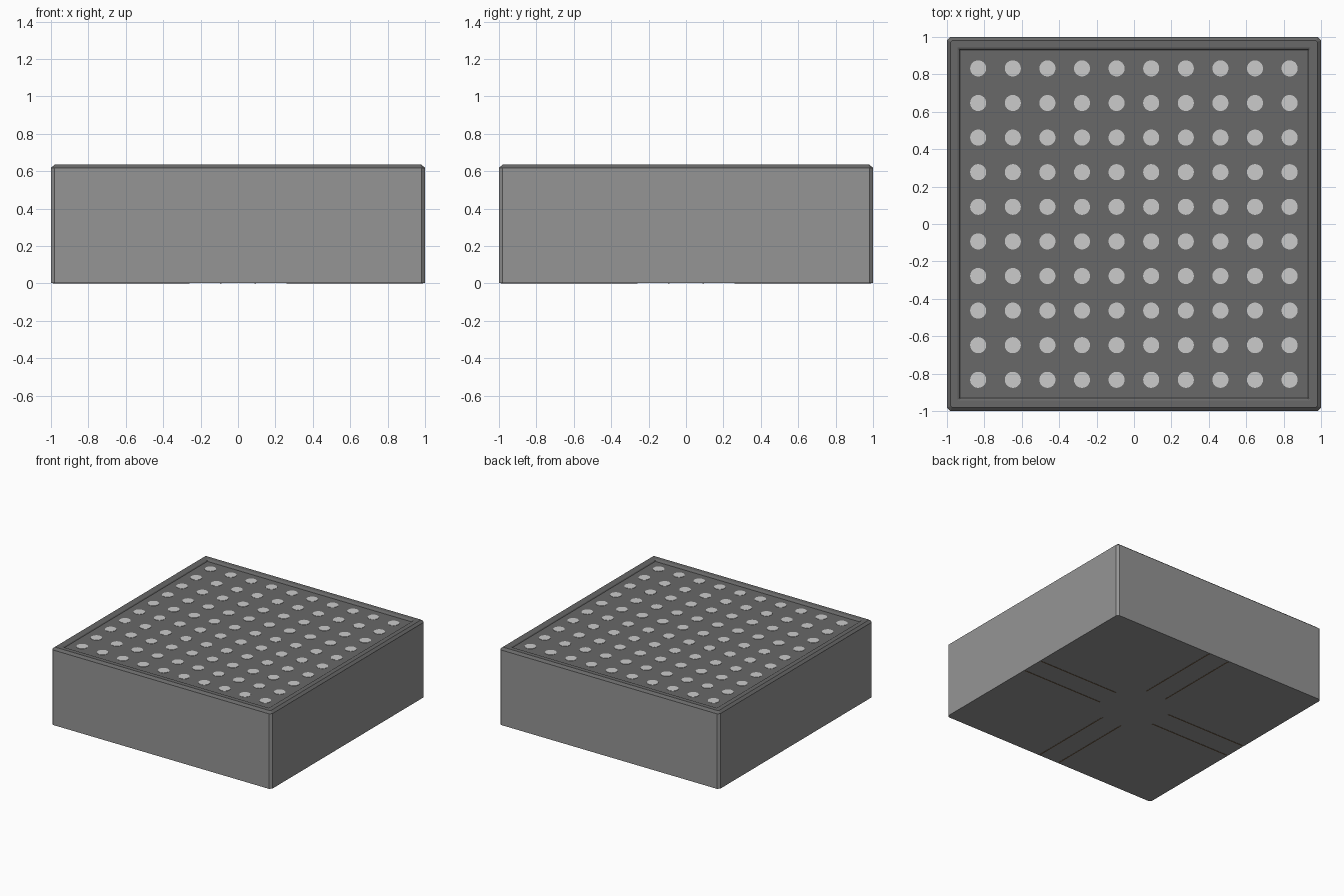
import bpy, bmesh, math
from mathutils import Matrix

if "Cube" in bpy.data.objects:
    bpy.data.objects.remove(bpy.data.objects["Cube"])


def material(name, value):
    m = bpy.data.materials.new(name)
    m.diffuse_color = (*value, 1)
    m.use_nodes = True
    m.node_tree.nodes["Principled BSDF"].inputs["Base Color"].default_value = m.diffuse_color
    return m


def finish(name, bm, mat=None):
    bmesh.ops.recalc_face_normals(bm, faces=bm.faces)
    me = bpy.data.meshes.new(name)
    bm.to_mesh(me)
    bm.free()
    ob = bpy.data.objects.new(name, me)
    bpy.context.collection.objects.link(ob)
    if mat:
        me.materials.append(mat)
    return ob


def square_loft(name, rings, mat, cut=0.0, cap_start=True):
    """Skin square rings (half width, z, corner cut) and cap the ends."""
    bm = bmesh.new()
    loops = []
    for h, z, c in rings:
        pts = [(h, -h + c), (h, h - c), (h - c, h), (-h + c, h),
               (-h, h - c), (-h, -h + c), (-h + c, -h), (h - c, -h)]
        loops.append([bm.verts.new((x, y, z)) for x, y in pts])
    for a, b in zip(loops, loops[1:]):
        for i in range(8):
            j = (i + 1) % 8
            bm.faces.new((a[i], a[j], b[j], b[i]))
    bm.faces.new(loops[0][::-1])
    bm.faces.new(loops[-1])
    return finish(name, bm, mat)


dark = material("dark_grey", (0.14, 0.14, 0.14))
shell = material("shell_grey", (0.3, 0.3, 0.3))
brown = material("brown", (0.2, 0.13, 0.07))

# Shell with cut corners, closed by a flat top under the frame
square_loft("box_body", [(1.0, 0.002, 0.018), (1.0, 0.617, 0.018)], shell)

# Chamfered frame stepping down to the recessed perforated panel
square_loft("top_frame_and_panel", [
    (1.0, 0.615, 0.018), (1.0, 0.618, 0.018), (0.98, 0.635, 0.006),
    (0.945, 0.635, 0.004), (0.935, 0.630, 0.003), (0.93, 0.622, 0.002)], dark)

# Ten by ten grid of pale discs
bm = bmesh.new()
for i in range(10):
    for j in range(10):
        x, y = (-0.833 + 0.185 * k for k in (i, j))
        bmesh.ops.create_cone(bm, cap_ends=True, segments=32, radius1=0.043,
                              radius2=0.043, depth=0.006,
                              matrix=Matrix.Translation((x, y, 0.6215)))
finish("panel_dots", bm)

# Four pairs of fine strips on the underside
bm = bmesh.new()
for quarter in range(4):
    turn = Matrix.Rotation(quarter * math.pi / 2, 4, 'Z')
    for y in (-0.093, 0.093):
        place = Matrix.Translation((0.625, y, 0.002)) @ Matrix.Diagonal((0.73, 0.008, 0.004, 1))
        bmesh.ops.create_cube(bm, size=1, matrix=turn @ place)
finish("underside_strips", bm, brown)
